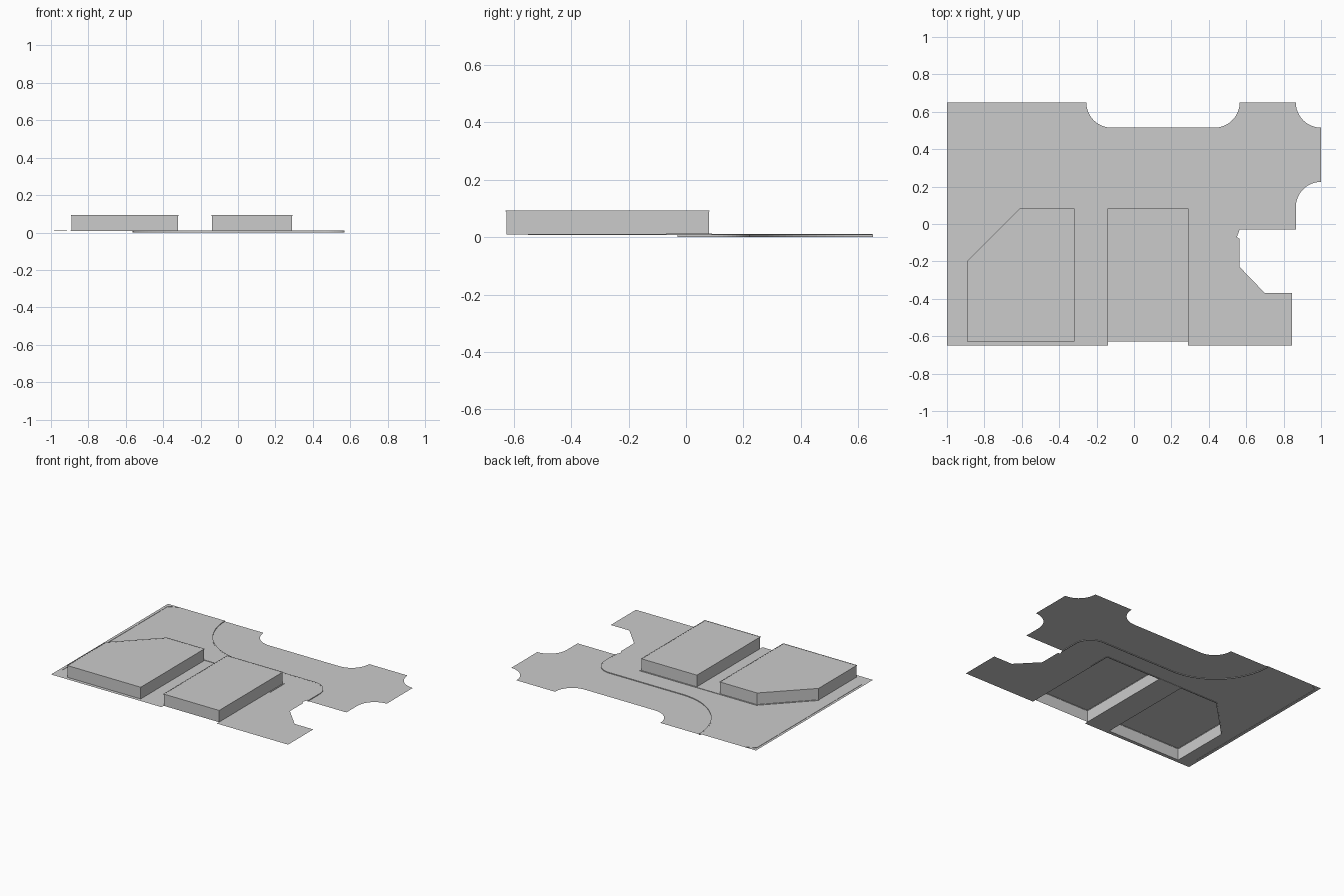
import bpy, bmesh
from math import cos, sin, radians
from mathutils import Vector

if "Cube" in bpy.data.objects:
    bpy.data.objects.remove(bpy.data.objects["Cube"], do_unlink=True)

grey = bpy.data.materials.new("light_grey")
grey.use_nodes = True
grey.diffuse_color = (0.6, 0.6, 0.6, 1)
grey.node_tree.nodes["Principled BSDF"].inputs["Base Color"].default_value = (0.6, 0.6, 0.6, 1)

ROAD_Z, PATH_Z, ROOF_Z = 0.004, 0.009, 0.092
EDGE = 0.65


def finish(bm, name):
    mesh = bpy.data.meshes.new(name)
    bm.to_mesh(mesh)
    bm.free()
    mesh.materials.append(grey)
    obj = bpy.data.objects.new(name, mesh)
    bpy.context.collection.objects.link(obj)
    return obj


def arc(cx, cy, r, start, end, steps=12):
    angles = [radians(start + (end - start) * i / steps) for i in range(steps + 1)]
    return [(cx + r * cos(a), cy + r * sin(a)) for a in angles]


def sheet(name, z, *loops):
    """Flat sheet from an outline, with optional hole loops."""
    bm = bmesh.new()
    for loop in loops:
        vs = [bm.verts.new((x, y, z)) for x, y in loop]
        for a, b in zip(vs, vs[1:] + vs[:1]):
            bm.edges.new((a, b))
    bmesh.ops.triangle_fill(bm, use_beauty=True, edges=bm.edges[:], normal=(0, 0, 1))
    bm.normal_update()
    bmesh.ops.reverse_faces(bm, faces=[f for f in bm.faces if f.normal.z < 0])
    return finish(bm, name)


def kerb(name, path, width, z0, z1, closed=False):
    """Rectangular section swept along a flat path, with mitred corners."""
    pts = [Vector(p) for p in path]
    n = len(pts)
    bm = bmesh.new()
    rings = []
    for i, p in enumerate(pts):
        before = pts[i - 1] if i or closed else None
        after = pts[(i + 1) % n] if i < n - 1 or closed else None
        d1 = (p - before).normalized() if before is not None else (after - p).normalized()
        d2 = (after - p).normalized() if after is not None else d1
        t = (d1 + d2).normalized()
        off = Vector((-t.y, t.x)) * (width / 2 / max(t.dot(d1), 0.3))
        a, b = p + off, p - off
        rings.append([bm.verts.new((q.x, q.y, z)) for q, z in
                      ((a, z0), (a, z1), (b, z1), (b, z0))])
    for i in range(n if closed else n - 1):
        r, s = rings[i], rings[(i + 1) % n]
        for k in range(4):
            bm.faces.new((r[k], r[(k + 1) % 4], s[(k + 1) % 4], s[k]))
    if not closed:
        bm.faces.new(rings[0])
        bm.faces.new(rings[-1])
    bmesh.ops.recalc_face_normals(bm, faces=bm.faces[:])
    return finish(bm, name)


def building(name, outline, splits):
    """Open-bottomed block: separate wall panels, a roof and a thin roof rim."""
    bm = bmesh.new()
    n = len(outline)
    for i in range(n):
        a, b = Vector(outline[i]), Vector(outline[(i + 1) % n])
        cuts = [0, *splits.get(i, ()), 1]
        for s, e in zip(cuts, cuts[1:]):
            p, q = a.lerp(b, s), a.lerp(b, e)
            bm.faces.new([bm.verts.new(v) for v in (
                (p.x, p.y, PATH_Z), (q.x, q.y, PATH_Z),
                (q.x, q.y, ROOF_Z), (p.x, p.y, ROOF_Z))])
    finish(bm, name + "_walls")
    sheet(name + "_roof", ROOF_Z, outline)
    kerb(name + "_roof_rim", outline, 0.005, ROOF_Z - 0.003, ROOF_Z + 0.001, closed=True)


# Kerb line shared by the road and the pavement
kerb_line = (arc(-0.13, EDGE, 0.43, 180, 270, 20)
             + arc(0.44, 0.095, 0.125, 90, 0) + [(0.565, -0.03)])

# Road with rounded street corners
road = (kerb_line + [(0.865, -0.03)]
        + arc(1.0, 0.09, 0.135, 180, 90)
        + arc(1.0, EDGE, 0.135, 270, 180)
        + arc(0.43, EDGE, 0.135, 0, -90)
        + arc(-0.12, EDGE, 0.135, 270, 180))
sheet("road", ROAD_Z, road)

# Building footprints, anticlockwise
west = [(-0.89, -0.625), (-0.32, -0.625), (-0.32, 0.08), (-0.61, 0.08), (-0.89, -0.2)]
east = [(-0.14, -0.625), (0.29, -0.625), (0.29, 0.08), (-0.14, 0.08)]

# Pavement, open beneath both buildings
pavement = (kerb_line + [(0.55, -0.07), (0.565, -0.08), (0.565, -0.23), (0.7, -0.37),
                         (0.845, -0.37), (0.845, -EDGE), (0.29, -EDGE)]
            + [east[2], east[3]]
            + [(-0.14, -EDGE), (-1, -EDGE), (-1, EDGE)])
sheet("pavement", PATH_Z, pavement, west)
kerb("road_kerb", kerb_line, 0.007, 0, PATH_Z + 0.0005)

# Low borders behind the buildings and along the far side
kerb("building_border", [(-0.893, -0.2), (-0.61, 0.088), (0.297, 0.088), (0.297, -0.07)],
     0.006, PATH_Z - 0.002, PATH_Z + 0.003)
kerb("side_border", [(-0.98, -0.55), (-0.98, 0.615), (-0.915, 0.647)],
     0.005, PATH_Z - 0.002, PATH_Z + 0.002)

# Buildings
building("west_building", west, {0: (0.84, 0.88), 1: (0.2, 0.4, 0.8), 4: (0.5,)})
building("east_building", east, {0: (0.48,), 1: (0.4, 0.63, 0.8), 3: (0.2, 0.37, 0.6)})
